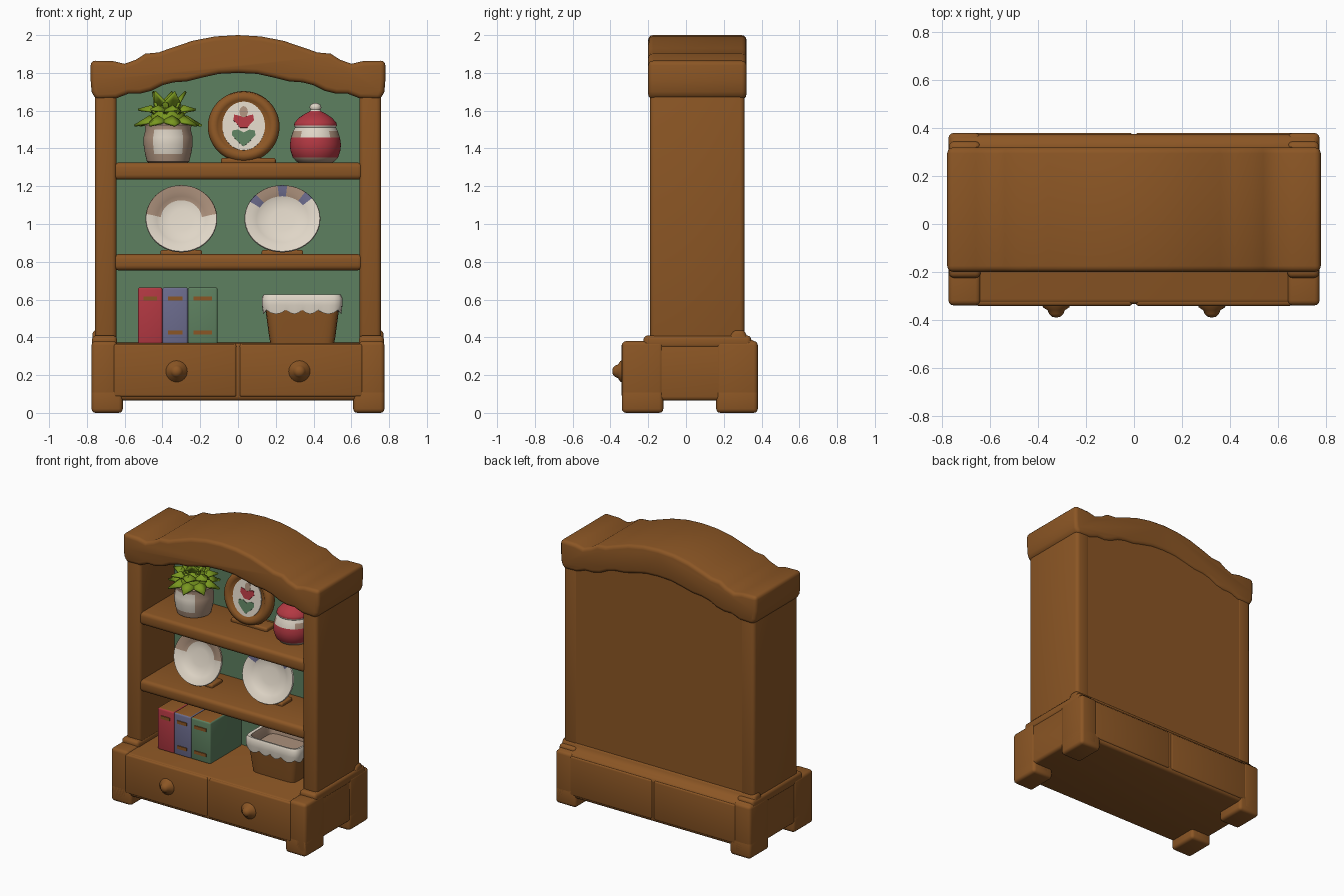
import bpy, bmesh, math
from mathutils import Matrix, Vector

if "Cube" in bpy.data.objects:
    bpy.data.objects.remove(bpy.data.objects["Cube"])


def material(name, rgb):
    m = bpy.data.materials.new(name)
    m.diffuse_color = (*rgb, 1)
    m.use_nodes = True
    m.node_tree.nodes["Principled BSDF"].inputs["Base Color"].default_value = m.diffuse_color
    return m


WOOD = material("brown wood", (0.26, 0.093, 0.018))
GREEN = material("sage green", (0.11, 0.215, 0.115))
CREAM = material("cream", (0.74, 0.67, 0.57))
TAUPE = material("taupe", (0.41, 0.28, 0.20))
RED = material("red", (0.45, 0.04, 0.055))
BLUE = material("dusty blue", (0.15, 0.15, 0.27))
LEAF = material("leaf green", (0.19, 0.31, 0.014))

FRONT = Matrix.Rotation(math.pi / 2, 4, 'X')          # local x, y, z -> world x, z, -y
SIDE = Matrix(((0, 0, 1, 0), (1, 0, 0, 0), (0, 1, 0, 0), (0, 0, 0, 1)))  # -> y, z, x


def finish(name, bm, mats, matrix=None, bevel=0, rule=None, sharp=50):
    bmesh.ops.remove_doubles(bm, verts=bm.verts, dist=1e-5)
    bmesh.ops.recalc_face_normals(bm, faces=bm.faces)
    if bevel:
        edges = [e for e in bm.edges if len(e.link_faces) == 2 and e.calc_face_angle() > 0.7]
        bmesh.ops.bevel(bm, geom=edges, offset=bevel, segments=3, profile=0.5,
                        affect='EDGES', clamp_overlap=True)
    for f in bm.faces:
        f.smooth = True
        if rule:
            f.normal_update()
            f.material_index = rule(f.calc_center_median(), f.normal)
    if matrix:
        bm.transform(matrix)
    me = bpy.data.meshes.new(name)
    bm.to_mesh(me)
    bm.free()
    for m in mats:
        me.materials.append(m)
    me.set_sharp_from_angle(angle=math.radians(sharp))
    ob = bpy.data.objects.new(name, me)
    bpy.context.collection.objects.link(ob)
    return ob


def loft(name, loops, mats, matrix=None, bevel=0, rule=None, caps=(True, True)):
    """Skin a list of closed loops with equal point counts."""
    bm = bmesh.new()
    rows = [[bm.verts.new(p) for p in lp] for lp in loops]
    n = len(rows[0])
    for a, b in zip(rows, rows[1:]):
        for i in range(n):
            j = (i + 1) % n
            bm.faces.new((a[i], a[j], b[j], b[i]))
    if caps[0]:
        bm.faces.new(rows[0][::-1])
    if caps[1]:
        bm.faces.new(rows[-1])
    return finish(name, bm, mats, matrix, bevel, rule)


def prism(name, pts, h0, h1, mat, matrix=None, bevel=0):
    return loft(name, [[(x, y, h) for x, y in pts] for h in (h0, h1)], [mat], matrix, bevel)


def box(name, x, y, z, mats, bevel=0, rule=None):
    pts = [(x[0], y[0]), (x[1], y[0]), (x[1], y[1]), (x[0], y[1])]
    return loft(name, [[(a, b, h) for a, b in pts] for h in z], mats, None, bevel, rule)


def lathe(name, prof, mats, matrix=None, rule=None, n=48):
    ang = [2 * math.pi * i / n for i in range(n)]
    return loft(name, [[(r * math.cos(a), r * math.sin(a), z) for a in ang] for r, z in prof],
                mats, matrix, 0, rule)


def mirrored(half):
    """Left-to-right symmetric chain from a right half that ends on x = 0."""
    return half + [(-x, y) for x, y in reversed(half[:-1])]


# Arched crown with scalloped outer and inner edges
outer = [(.755, 1.66), (.775, 1.70), (.78, 1.76), (.78, 1.865), (.66, 1.862), (.60, 1.848),
         (.54, 1.87), (.49, 1.902), (.42, 1.908), (.36, 1.93), (.24, 1.97), (.12, 1.993), (0, 2.0)]
inner = [(.645, 1.665), (.58, 1.69), (.52, 1.69), (.46, 1.705), (.40, 1.735), (.34, 1.75),
         (.27, 1.755), (.19, 1.775), (.10, 1.795), (0, 1.80)]
prism("crown", mirrored(outer) + mirrored(inner)[::-1], -.32, .20, WOOD, FRONT, .025)

# Back board and green lining
top = [(.70, 1.75), (.55, 1.77), (.40, 1.81), (.20, 1.87), (0, 1.90)]
prism("back_board", [(.70, .2)] + mirrored(top) + [(-.70, .2)], -.308, -.21, WOOD, FRONT)
prism("green_lining", [(.66, .3)] + mirrored([(x * .94, z) for x, z in top]) + [(-.66, .3)],
      -.215, -.20, GREEN, FRONT)

# Base: profile across the depth, then feet, drawer fronts and knobs
prism("base", [(-.335, .065), (-.335, .37), (.21, .37), (.25, .44), (.31, .44), (.322, .405),
               (.345, .388), (.375, .375), (.375, .065)], -.77, .77, WOOD, SIDE, .022)
for s, side in ((-1, "left"), (1, "right")):
    def sx(a, b):
        return sorted((s * a, s * b))
    box(side + "_upright", sx(.643, .758), (-.19, .31), (.3, 1.78), [WOOD], .025)
    box(side + "_upright_foot", sx(.64, .773), (-.225, .345), (.34, .41), [WOOD], .022)
    for y, end in (((-.34, -.12), "front"), ((.16, .38), "back")):
        box(f"{side}_{end}_foot", sx(.61, .775), y, (0, .13), [WOOD], .022)
        box(f"{side}_{end}_corner", sx(.64, .775), y, (.02, .38), [WOOD], .022)
    box(side + "_drawer_front", sx(.008, .66), (-.342, -.30), (.085, .365), [WOOD], .012)
    box(side + "_back_rail", sx(.008, .66), (.33, .381), (.085, .365), [WOOD], .012)
    lathe(side + "_knob", [(.06, -.01), (.055, .008), (.036, .02), (.03, .035), (.018, .047),
                           (.004, .05)], [WOOD],
          Matrix.Translation((s * .325, -.34, .22)) @ FRONT, n=24)

# Shelves
for i, z in enumerate(((.755, .84), (1.235, 1.325))):
    box(f"shelf_{i + 1}", (-.66, .66), (-.185, .22), z, [WOOD], .025)

# Potted plant
pot_at = Matrix.Translation((-.37, .03, 1.32))
lathe("plant_pot", [(.09, 0), (.112, .01), (.122, .05), (.13, .10), (.13, .14), (.12, .18),
                    (.125, .205), (.115, .215), (.10, .20)], [TAUPE, CREAM], pot_at,
      lambda c, n: int(c.y < -.02 and abs(c.x) < .08 and .04 < c.z < .19))
bm = bmesh.new()
for count, reach, rise, tip, turn in ((8, .185, .255, .205, .2), (7, .16, .31, .29, .5),
                                      (5, .09, .345, .385, .1)):
    for k in range(count):
        a = turn + 2 * math.pi * k / count
        d, w = Vector((math.cos(a), math.sin(a), 0)), Vector((-math.sin(a), math.cos(a), 0))
        up = Vector((0, 0, 1))
        base, mid = bm.verts.new(up * .21), bm.verts.new(d * reach * .55 + up * rise)
        end = bm.verts.new(d * reach + up * tip)
        for s in (-1, 1):
            e = bm.verts.new(d * reach * .5 + w * s * .055 + up * (rise - .03))
            bm.faces.new((base, mid, e))
            bm.faces.new((mid, end, e))
leaves = finish("plant_leaves", bm, [LEAF], pot_at)
sol = leaves.modifiers.new("thickness", 'SOLIDIFY')
sol.thickness = .012
lathe("plant_heart", [(.10, .19), (.10, .24), (.07, .29), (.02, .32)], [LEAF], pot_at, n=10)

# Round picture frame with oval flower picture
frame_at = Matrix.Translation((.03, .09, 1.515)) @ Matrix.Rotation(math.radians(82), 4, 'X')
lathe("picture_frame", [(.16, -.035), (.185, -.02), (.19, .005), (.182, .03), (.16, .042),
                        (.14, .035), (.13, .025)], [WOOD], frame_at)
oval = [(math.cos(i * math.pi / 18), math.sin(i * math.pi / 18)) for i in range(36)]
prism("picture_oval", [(.113 * x, .13 * y) for x, y in oval], .022, .031, CREAM, frame_at)
prism("picture_flower", mirrored([(.02, -.01), (.035, .01), (.055, .03), (.05, .06), (.025, .055),
                                  (0, .045)]), .028, .035, RED, frame_at)
prism("picture_bud", [(.022 * x, .075 + .03 * y) for x, y in oval], .028, .034, TAUPE, frame_at)
prism("picture_leaves", mirrored([(0, -.11), (.03, -.085), (.062, -.05), (.06, -.025), (.03, -.02),
                                  (0, -.035)])[1:], .028, .035, GREEN, frame_at)
box("picture_stand", (-.09, .20), (.04, .15), (1.315, 1.35), [WOOD], .012)

# Lidded jar, coloured in bands by height
lathe("jar", [(.08, 0), (.10, .008), (.12, .03), (.133, .07), (.135, .10), (.13, .135), (.118, .17),
              (.108, .19), (.114, .20), (.11, .215), (.088, .24), (.055, .262), (.03, .275),
              (.026, .283), (.032, .295), (.026, .31), (.008, .318)], [CREAM, RED, TAUPE],
      Matrix.Translation((.41, .05, 1.322)),
      lambda c, n: (2 if c.z < .02 else 1 if c.z < .135 else
                    (0 if abs(c.x) < .08 else 2) if c.z < .16 else
                    1 if .2 < c.z < .278 else 0))


# Display plates on small stands
def left_paint(c, n):
    return int(c.z > -.01 and c.y > .015 and math.hypot(c.x, c.y) > .117)


def right_paint(c, n):
    a = math.degrees(math.atan2(c.y, c.x))
    if c.z < 0 or math.hypot(c.x, c.y) < .135 or not 35 < a < 150:
        return 0
    return 2 if min(abs(a - t) for t in (40, 92, 143)) < 9 else 1


for name, x, y, w, paint in (("left_plate", -.30, 0, 1, left_paint),
                             ("right_plate", .235, .03, 1.06, right_paint)):
    lathe(name, [(.07, -.035), (.12, -.032), (.165, -.005), (.19, .022), (.187, .032), (.155, .024),
                 (.13, .013), (.11, .002), (.06, -.004)], [CREAM, TAUPE, BLUE],
          Matrix.Translation((x, y, 1.022)) @ Matrix.Rotation(math.radians(75), 4, 'X')
          @ Matrix.Diagonal((w, .97, 1, 1)), paint)
    box(name + "_stand", (x - .11, x + .11), (y - .02, y + .10), (.83, .862), [WOOD], .01)

# Books with brown page tops and spine bands
for name, x0, x1, mat, bands in (("red_book", -.53, -.40, RED, (.605,)),
                                 ("blue_book", -.40, -.265, BLUE, (.605, .425)),
                                 ("green_book", -.265, -.108, GREEN, (.605, .425))):
    box(name, (x0, x1), (-.16, .20), (.365, .665), [mat, WOOD], .012,
        lambda c, n: int(n.z > .9 and c.z > .6))
    for k, z in enumerate(bands):
        box(f"{name}_band_{k + 1}", (x0 + .03, x1 - .03), (-.166, -.155), (z - .011, z + .011), [WOOD])


# Tapered basket with a cloth rim that hangs in scallops
def ring(hx, hy, z, wave=0, n=64):
    pts = []
    for i in range(n):
        a = 2 * math.pi * i / n
        c, s = math.cos(a), math.sin(a)
        r = (abs(c) ** 8 + abs(s) ** 8) ** (-1 / 8)
        pts.append((.34 + hx * r * c, .03 + hy * r * s, z + wave * abs(math.sin(a * 8))))
    return pts


loft("basket", [ring(.168, .125, .365), ring(.175, .13, .40), ring(.195, .145, .55)], [WOOD])
loft("basket_cloth", [ring(.19, .14, .545), ring(.207, .152, .545, -.022), ring(.213, .158, .57),
                      ring(.213, .158, .61), ring(.205, .15, .626), ring(.187, .132, .622),
                      ring(.18, .125, .60), ring(.175, .12, .552)], [CREAM, TAUPE], None, 0,
     lambda c, n: int(c.z < .615 and abs(c.x - .34) < .185 and abs(c.y - .03) < .131),
     caps=(False, True))
